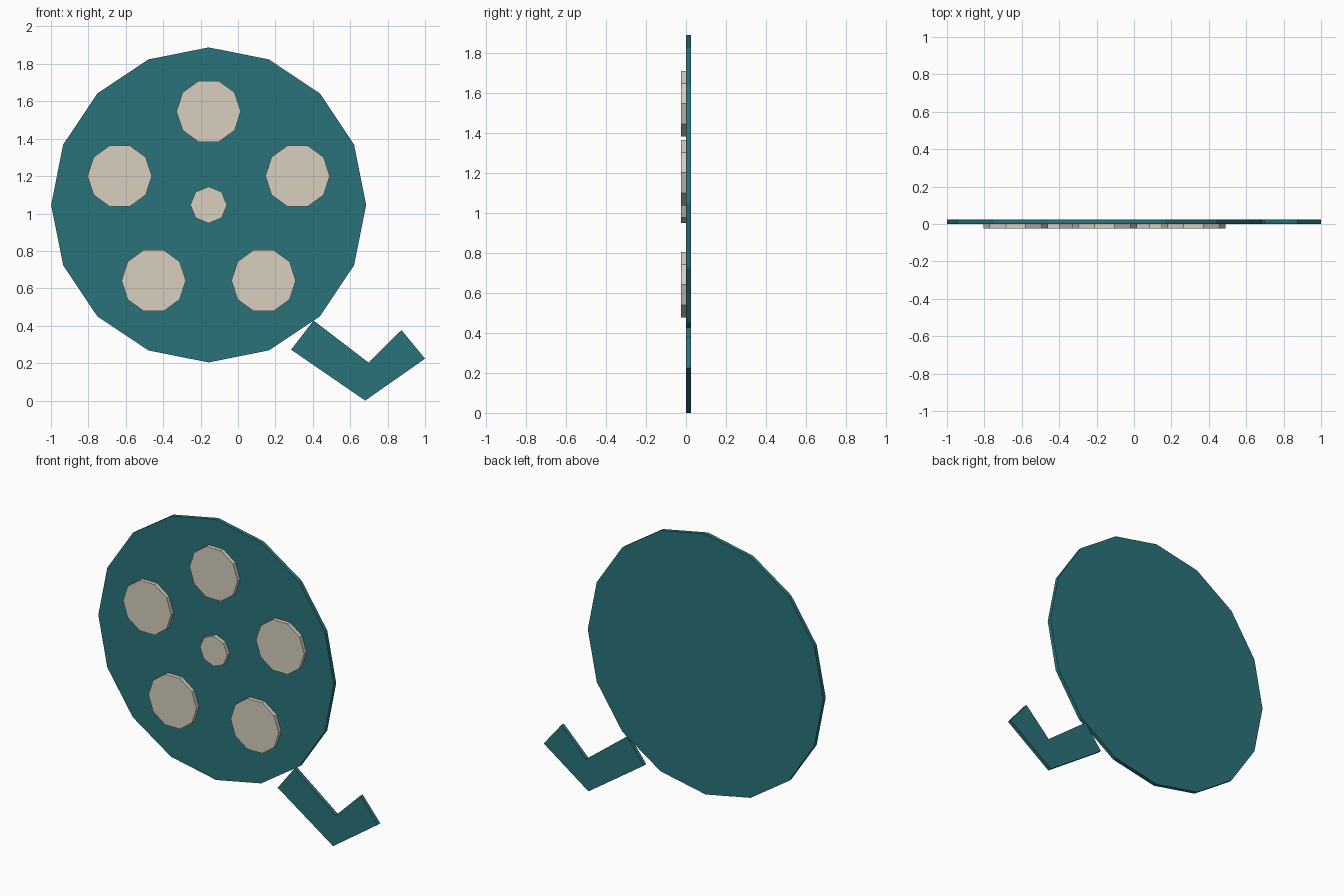
import bpy, bmesh
from math import sin, cos, pi

if "Cube" in bpy.data.objects:
    bpy.data.objects.remove(bpy.data.objects["Cube"])

def material(name, color):
    m = bpy.data.materials.new(name)
    m.diffuse_color = color
    m.use_nodes = True
    m.node_tree.nodes["Principled BSDF"].inputs["Base Color"].default_value = m.diffuse_color
    return m

teal = material("teal", (0.022, 0.17, 0.195, 1))
cream = material("cream", (0.68, 0.62, 0.52, 1))

def slab(name, points, y0, y1, mat):
    """Extrude an (x, z) outline from y0 to y1."""
    bm = bmesh.new()
    face = bm.faces.new([bm.verts.new((x, y0, z)) for x, z in points])
    out = bmesh.ops.extrude_face_region(bm, geom=[face], use_keep_orig=True)
    verts = [v for v in out["geom"] if isinstance(v, bmesh.types.BMVert)]
    bmesh.ops.translate(bm, verts=verts, vec=(0, y1 - y0, 0))
    bmesh.ops.recalc_face_normals(bm, faces=bm.faces)
    mesh = bpy.data.meshes.new(name)
    bm.to_mesh(mesh)
    bm.free()
    mesh.materials.append(mat)
    ob = bpy.data.objects.new(name, mesh)
    bpy.context.collection.objects.link(ob)

def ngon(cx, cz, r, n):
    return [(cx + r * cos(2 * pi * i / n), cz + r * sin(2 * pi * i / n)) for i in range(n)]

CX, CZ, T = -0.157, 1.046, 0.025

# Reel plate
slab("reel_plate", ngon(CX, CZ, 0.842, 16), 0, T, teal)

# Hub and the five round spots around it
slab("reel_hub", ngon(CX, CZ, 0.098, 8), -T, 0, cream)
for i in range(5):
    a = pi / 2 + 2 * pi * i / 5
    slab(f"reel_spot_{i + 1}", ngon(CX + 0.5 * cos(a), CZ + 0.5 * sin(a), 0.172, 10), -T, 0, cream)

# Bent film tail at the lower right
slab("film_tail", [(0.404, 0.428), (0.284, 0.272), (0.68, 0.0), (1.0, 0.224),
                   (0.874, 0.377), (0.698, 0.203)], 0, T, teal)
